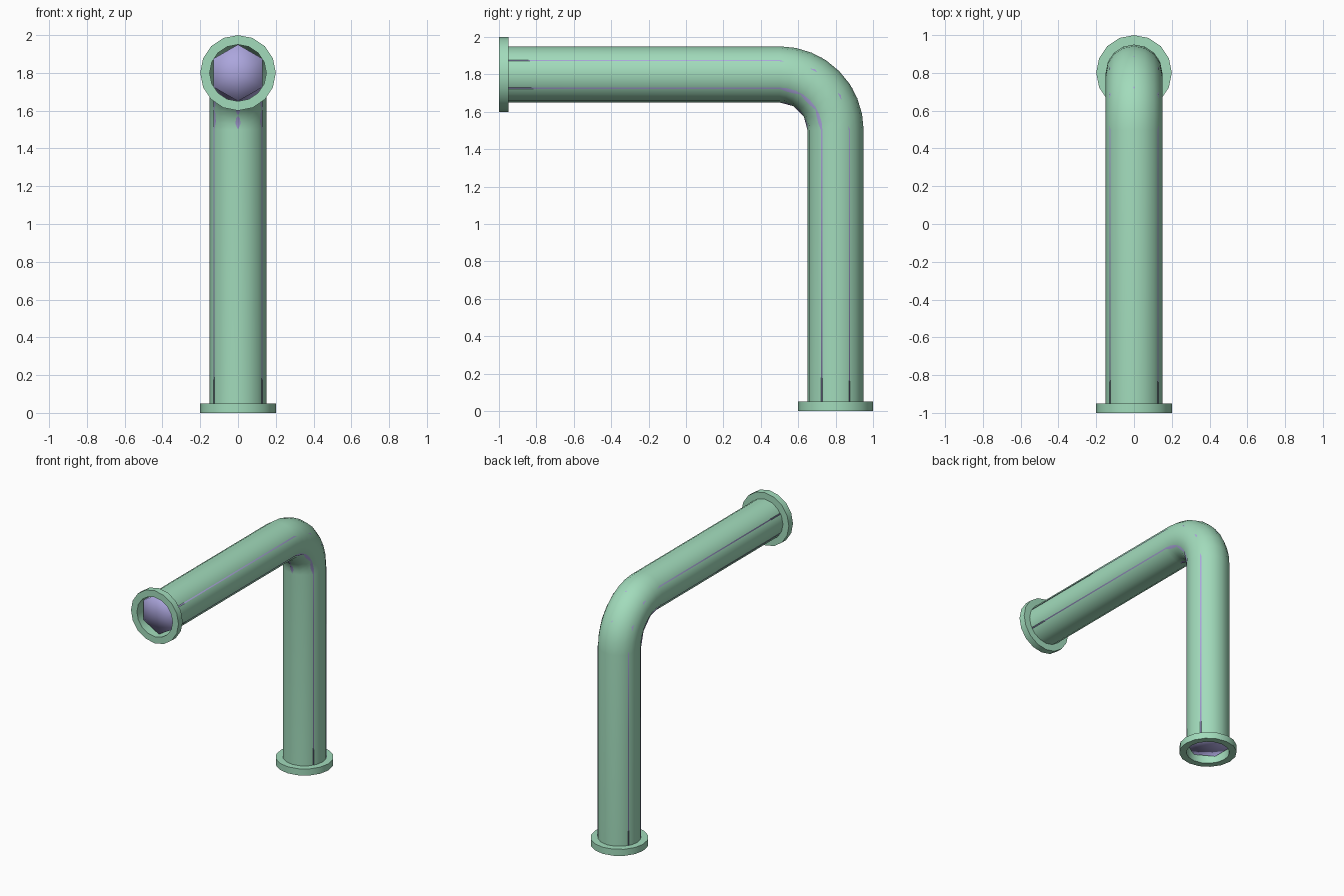
import bpy, bmesh, math
from mathutils import Vector

if "Cube" in bpy.data.objects:
    bpy.data.objects.remove(bpy.data.objects["Cube"])


def material(name, rgb):
    m = bpy.data.materials.new(name)
    m.diffuse_color = (*rgb, 1)
    m.use_nodes = True
    m.node_tree.nodes["Principled BSDF"].inputs["Base Color"].default_value = m.diffuse_color
    return m


green = material("pale green", (0.36, 0.71, 0.50))
lilac = material("soft lilac", (0.41, 0.38, 0.72))


def finish(name, bm, mat, angle=None):
    bmesh.ops.recalc_face_normals(bm, faces=bm.faces)
    me = bpy.data.meshes.new(name)
    bm.to_mesh(me)
    bm.free()
    me.materials.append(mat)
    ob = bpy.data.objects.new(name, me)
    bpy.context.collection.objects.link(ob)
    bpy.context.view_layer.objects.active = ob
    ob.select_set(True)
    if angle is None:
        bpy.ops.object.shade_smooth()
    else:
        bpy.ops.object.shade_smooth_by_angle(angle=math.radians(angle))
    ob.select_set(False)


def elbow(name, sides, steps, mat, capped):
    """Round-bent tube: horizontal run, quarter bend, vertical run."""
    # path stations: centre (y, z) and outward direction of the bend
    path = [(-0.95, 1.8, math.pi / 2)]
    for i in range(steps + 1):
        a = math.pi / 2 * (1 - i / steps)
        path.append((0.5 + 0.3 * math.cos(a), 1.5 + 0.3 * math.sin(a), a))
    path.append((0.8, 0.05, 0.0))
    bm = bmesh.new()
    rings = []
    for y, z, a in path:
        out = Vector((0, math.cos(a), math.sin(a)))
        ring = []
        for k in range(sides):
            t = 2 * math.pi * k / sides
            ring.append(bm.verts.new(Vector((0.15 * math.sin(t), y, z)) + out * 0.15 * math.cos(t)))
        rings.append(ring)
    for r, s in zip(rings, rings[1:]):
        for k in range(sides):
            n = (k + 1) % sides
            bm.faces.new((r[k], r[n], s[n], s[k]))
    if capped:
        for ring, (y, z, a) in ((rings[0], path[0]), (rings[-1], path[-1])):
            c = bm.verts.new((0, y, z))
            for k in range(sides):
                bm.faces.new((ring[k], ring[(k + 1) % sides], c))
    finish(name, bm, mat)


def flange(name, centre, axis, sides=16):
    """Flat collar with an open bore, thickness running along axis."""
    bm = bmesh.new()
    u = Vector((1, 0, 0))
    v = Vector(axis).cross(u)
    loops = []
    for rad, d in ((0.15, 0), (0.2, 0), (0.2, 0.05), (0.15, 0.05)):
        loops.append([bm.verts.new(Vector(centre) + Vector(axis) * d
                      + (u * math.cos(t) + v * math.sin(t)) * rad)
                      for t in (2 * math.pi * k / sides for k in range(sides))])
    for i in range(4):
        p, q = loops[i], loops[(i + 1) % 4]
        for k in range(sides):
            n = (k + 1) % sides
            bm.faces.new((p[k], p[n], q[n], q[k]))
    finish(name, bm, green, 30)


# outer pipe, hexagonal core showing through it, and the two end collars
elbow("outer_pipe", 16, 8, green, False)
elbow("inner_core", 6, 3, lilac, True)
flange("front_flange", (0, -1, 1.8), (0, 1, 0))
flange("base_flange", (0, 0.8, 0), (0, 0, 1))
